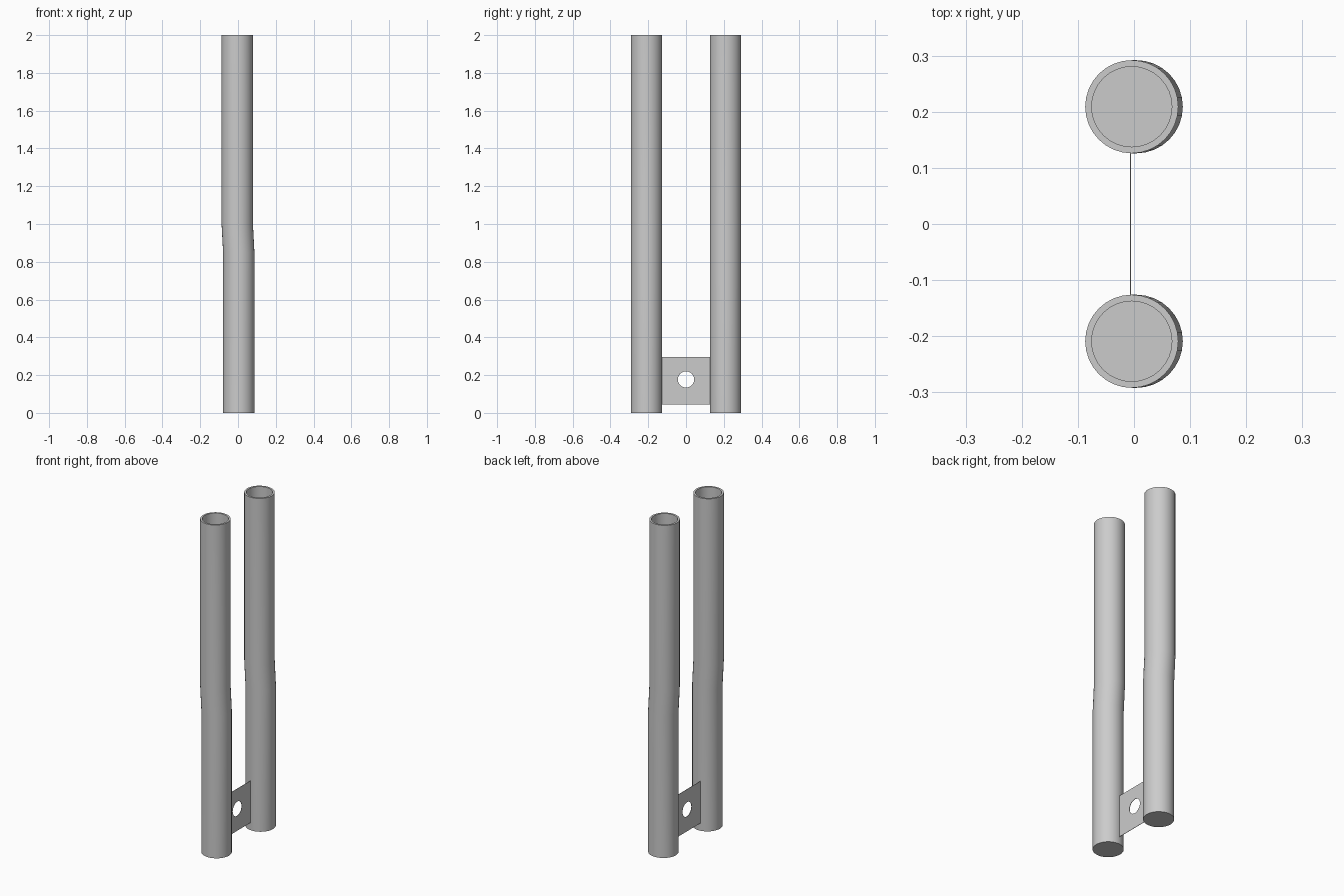
import bpy, bmesh, math

if "Cube" in bpy.data.objects:
    bpy.data.objects.remove(bpy.data.objects["Cube"])

SEGS = 32
R, BORE = 0.083, 0.0715
TUBE_Y = 0.209


def make_object(name, bm):
    bmesh.ops.recalc_face_normals(bm, faces=bm.faces)
    mesh = bpy.data.meshes.new(name)
    bm.to_mesh(mesh)
    bm.free()
    obj = bpy.data.objects.new(name, mesh)
    bpy.context.collection.objects.link(obj)
    return obj


def tube(name, y):
    # Rings (x offset, z, radius): outside with slight kink, rim, then bore
    rings = [(0.004, 0, R), (0.004, 0.85, R), (-0.004, 1.0, R),
             (-0.004, 2, R), (-0.004, 2, BORE), (-0.004, 1.75, BORE)]
    bm = bmesh.new()
    loops = []
    for x, z, r in rings:
        loops.append([bm.verts.new((x + r * math.cos(2 * math.pi * i / SEGS),
                                    y + r * math.sin(2 * math.pi * i / SEGS), z))
                      for i in range(SEGS)])
    for a, b in zip(loops, loops[1:]):
        for i in range(SEGS):
            j = (i + 1) % SEGS
            bm.faces.new((a[i], a[j], b[j], b[i]))
    bm.faces.new(loops[0])
    bm.faces.new(loops[-1])
    obj = make_object(name, bm)
    bpy.context.view_layer.objects.active = obj
    obj.select_set(True)
    bpy.ops.object.shade_smooth_by_angle(angle=math.radians(30))
    obj.select_set(False)


# Two parallel tubes
tube("front_tube", -TUBE_Y)
tube("back_tube", TUBE_Y)

# Thin connecting plate with a round hole
x, hz, hr, thick = -0.007, 0.177, 0.043, 0.002
hy, z0, z1 = 0.127, 0.045, 0.297
outline = [(-hy, z0), (hy, z0), (hy, z1), (-hy, z1)]
hole = [(hr * math.cos(2 * math.pi * i / SEGS), hz + hr * math.sin(2 * math.pi * i / SEGS))
        for i in range(SEGS)]
bm = bmesh.new()
edges = []
for pts in (outline, hole):
    vs = [bm.verts.new((x, y, z)) for y, z in pts]
    edges += [bm.edges.new((vs[i], vs[(i + 1) % len(vs)])) for i in range(len(vs))]
bmesh.ops.triangle_fill(bm, edges=edges, use_beauty=True)
ext = bmesh.ops.extrude_face_region(bm, geom=bm.faces[:], use_keep_orig=True)
bmesh.ops.translate(bm, vec=(thick, 0, 0),
                    verts=[g for g in ext["geom"] if isinstance(g, bmesh.types.BMVert)])
make_object("connecting_plate", bm)
